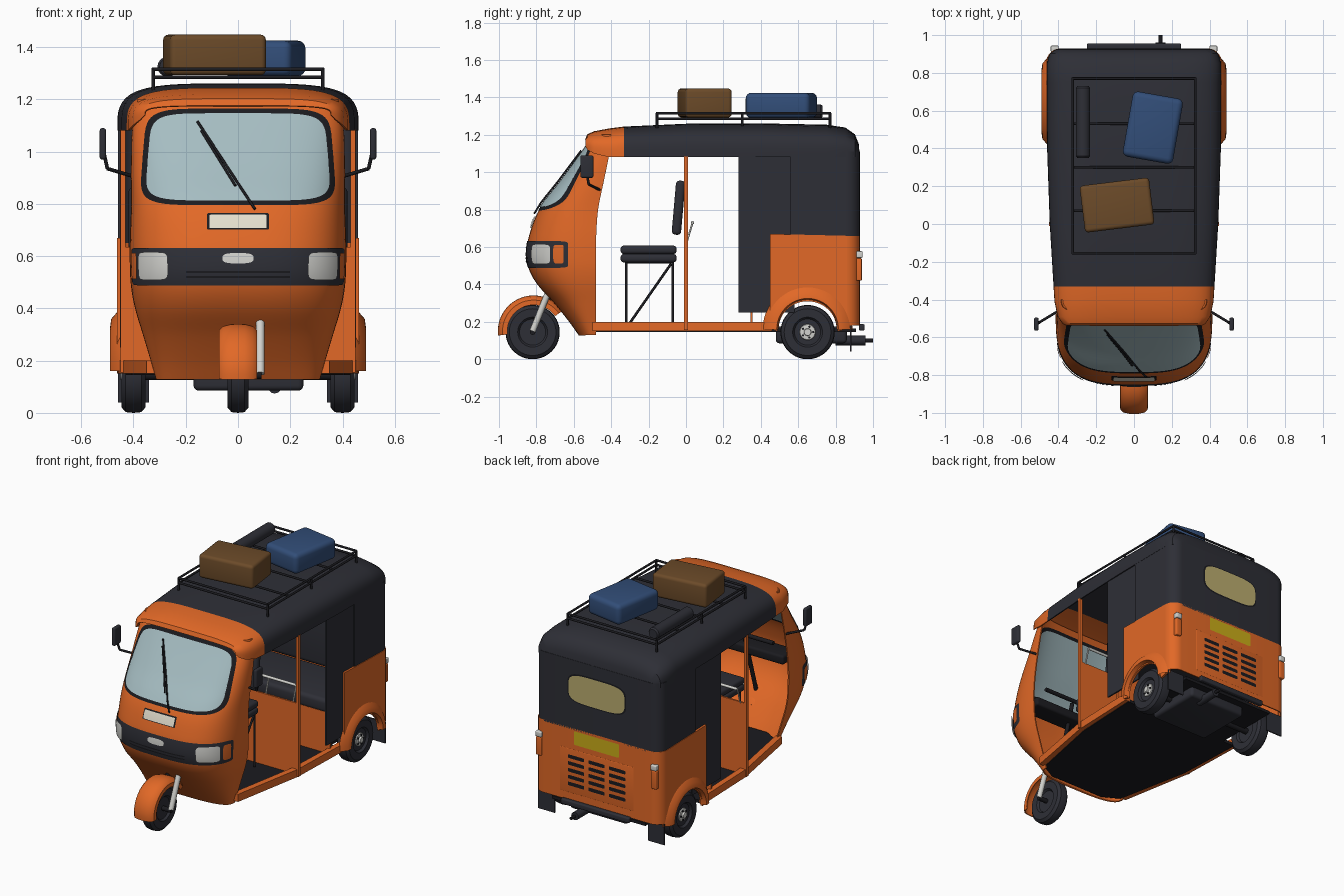
import bpy, bmesh
from math import sin, cos, pi, radians
from mathutils import Vector, Matrix

if "Cube" in bpy.data.objects:
    bpy.data.objects.remove(bpy.data.objects["Cube"])


def material(name, red, green, blue):
    mat = bpy.data.materials.new(name)
    mat.use_nodes = True
    mat.diffuse_color = (red, green, blue, 1)
    shader = next(n for n in mat.node_tree.nodes if n.type == 'BSDF_PRINCIPLED')
    shader.inputs["Base Color"].default_value = (red, green, blue, 1)
    return mat


orange = material("orange paint", .76, .14, .02)
canvas = material("dark canvas", .027, .028, .037)
black = material("black trim", .011, .011, .014)
glass = material("pale glass", .38, .51, .54)
silver = material("silver", .65, .65, .62)
cream = material("cream", .78, .74, .62)
brown = material("brown leather", .15, .07, .022)
blue = material("blue fabric", .032, .076, .19)
yellow = material("yellow plate", .6, .42, .01)
tan = material("tan window", .5, .42, .16)


# ---- helpers -------------------------------------------------------------
def make(name, bm, *mats, thick=0):
    bmesh.ops.remove_doubles(bm, verts=bm.verts, dist=.00001)
    bmesh.ops.recalc_face_normals(bm, faces=bm.faces)
    mesh = bpy.data.meshes.new(name)
    bm.to_mesh(mesh)
    bm.free()
    ob = bpy.data.objects.new(name, mesh)
    bpy.context.collection.objects.link(ob)
    for mat in mats:
        mesh.materials.append(mat)
    bpy.ops.object.select_all(action='DESELECT')
    ob.select_set(True)
    bpy.context.view_layer.objects.active = ob
    if thick:
        solid = ob.modifiers.new("Thickness", 'SOLIDIFY')
        solid.thickness, solid.offset = thick, 0
        bpy.ops.object.modifier_apply(modifier=solid.name)
    bpy.ops.object.shade_smooth_by_angle(angle=radians(35))
    return ob


def loft(name, rows, *mats, thick=0):
    bm = bmesh.new()
    grid = [[bm.verts.new(p) for p in row] for row in rows]
    for r, s in zip(grid, grid[1:]):
        for i in range(len(r) - 1):
            bm.faces.new((r[i], r[i + 1], s[i + 1], s[i]))
    return make(name, bm, *mats, thick=thick)


def box(name, mat, centre, size, bevel=0, turn=0, tilt=0):
    bm = bmesh.new()
    place = Matrix.Translation(centre) @ Matrix.Rotation(radians(turn), 4, 'Z') \
        @ Matrix.Rotation(radians(tilt), 4, 'X') @ Matrix.Diagonal((*size, 1))
    bmesh.ops.create_cube(bm, size=1, matrix=place)
    if bevel:
        bmesh.ops.bevel(bm, geom=bm.edges[:], offset=bevel, segments=4,
                        profile=.5, affect='EDGES')
    return make(name, bm, mat)


def tubes(name, mat, radius, *paths):
    bm = bmesh.new()
    for path in paths:
        for p, q in zip(map(Vector, path), map(Vector, path[1:])):
            way = q - p
            place = Matrix.Translation((p + q) / 2) @ way.to_track_quat('Z', 'Y').to_matrix().to_4x4()
            bmesh.ops.create_cone(bm, cap_ends=True, segments=12, radius1=radius,
                                  radius2=radius, depth=way.length, matrix=place)
    return make(name, bm, mat)


def extrude(name, mat, outline, axis, start, end):
    put = (lambda p, d: (d, *p)) if axis == 'x' else (lambda p, d: (*p, d))
    bm = bmesh.new()
    face = bm.faces.new([bm.verts.new(put(p, start)) for p in outline])
    moved = bmesh.ops.extrude_face_region(bm, geom=[face])["geom"]
    bmesh.ops.translate(bm, vec=put((0, 0), end - start),
                        verts=[v for v in moved if isinstance(v, bmesh.types.BMVert)])
    return make(name, bm, mat)


def arc(cy, cz, radius, start, end, steps=24):
    angles = [radians(start + (end - start) * i / steps) for i in range(steps + 1)]
    return [(cy + radius * cos(t), cz + radius * sin(t)) for t in angles]


def lathe(name, mat, profile, x, y, z):
    rows = [[(x + dx, y + r * cos(t), z + r * sin(t)) for r, dx in profile]
            for t in [2 * pi * i / 40 for i in range(41)]]
    return loft(name, rows, mat)


# ---- front shell: height, nose y, half width, rear edge y ----------------
SHELL = [(.13, -.57, .31, -.48), (.2, -.62, .33, -.48), (.3, -.7, .36, -.48),
         (.4, -.79, .39, -.48), (.48, -.835, .405, -.48), (.56, -.85, .41, -.48),
         (.66, -.835, .41, -.48), (.8, -.78, .405, -.47), (.95, -.665, .405, -.44),
         (1.1, -.555, .4, -.41), (1.2, -.485, .38, -.4)]


def shell_size(z):
    i = max(k for k in range(len(SHELL) - 1) if SHELL[k][0] <= z or k == 0)
    before, p, q, after = (SHELL[min(max(i + k, 0), len(SHELL) - 1)] for k in (-1, 0, 1, 2))
    gap = q[0] - p[0]
    t = (z - p[0]) / gap
    result = []
    for k in (1, 2, 3):
        m = (q[k] - before[k]) / (q[0] - before[0]) * gap
        n = (after[k] - p[k]) / (after[0] - p[0]) * gap
        result.append(p[k] + t * m + t * t * (3 * (q[k] - p[k]) - 2 * m - n)
                      + t ** 3 * (m + n - 2 * (q[k] - p[k])))
    return result


def by_angle(a, z, off=0):
    nose, width, rear = shell_size(z)
    k = (abs(sin(a)) ** 3 + abs(cos(a)) ** 3) ** (-1 / 3)
    return (k * sin(a) * (width + off), rear - k * cos(a) * (rear - nose + off), z)


def by_x(x, z, off=0):
    nose, width, rear = shell_size(z)
    return (x, rear - (1 - abs(x / width) ** 3) ** (1 / 3) * (rear - nose) - off, z)


def on_back(x, z, off=0):
    return (x, .925 + off, z)


def plate(name, mat, place, across, half, height, tall, off, power=6, taper=0):
    rows = []
    for i in range(49):
        u = sin(pi * (i / 48 - .5))
        h = max(0, 1 - abs(u) ** power) ** (1 / power)
        rows.append([place(across + u * half * (1 - taper * h * v / 6), height + tall * h * v / 6, off)
                     for v in range(-6, 7)])
    return loft(name, rows, mat)


loft("front_shell", [[by_angle(pi * (i / 48 - .5), .13 + 1.07 * j / 60) for i in range(49)]
                     for j in range(61)], orange, thick=.008)
for side, gap in (("outer", 1), ("inner", -1)):
    plate("windscreen_seal_" + side, black, by_x, 0, .365, .98, .185, .008 * gap, taper=.04)
    plate("windscreen_" + side, glass, by_x, 0, .345, .98, .167, .012 * gap, taper=.04)
plate("lamp_band", canvas, by_angle, 0, 1.18, .56, .072, .007, 16)
plate("badge", silver, by_x, 0, .06, .592, .02, .012, 3)
plate("plate_frame", black, by_x, 0, .118, .733, .032, .009, 24)
plate("front_plate", cream, by_x, 0, .11, .733, .026, .014, 24)
for z in (.52, .54):
    plate("grille_slot", black, by_x, 0, .2, z, .004, .01, 20)
for s, side in ((1, "left"), (-1, "right")):
    plate(side + "_headlight", silver, by_angle, .78 * s, .17, .562, .053, .014)
    plate(side + "_indicator", orange, by_angle, 1.06 * s, .07, .562, .05, .012)


def wiper(x, z, x2, z2):
    return [by_x(x + (x2 - x) * t / 6, z + (z2 - z) * t / 6, .02) for t in range(7)]


tubes("wiper", black, .005, wiper(-.155, 1.115, .065, .78), wiper(-.14, 1.08, -.01, .87))

# ---- canopy: y, half width, lower edge, top ------------------------------
CANOPY = [(-.535, .355, 1.14, 1.175), (-.525, .375, 1.12, 1.2), (-.49, .4, 1.1, 1.215),
          (-.41, .417, 1.08, 1.23), (-.33, .422, 1.08, 1.24), (0, .442, 1.08, 1.255),
          (.4, .456, 1.08, 1.257), (.75, .458, 1.08, 1.25), (.85, .457, 1.08, 1.235),
          (.9, .442, 1.08, 1.2), (.92, .414, 1.08, 1.15), (.925, .388, 1.08, 1.09)]


def arch(y, width, low, top):
    points = []
    for i in range(41):
        c, s = cos(pi * i / 40), sin(pi * i / 40)
        k = (c ** 4 + s ** 4) ** -.25
        points.append((k * c * width, y, low + k * s * (top - low)))
    return points


canopy = loft("canopy", [arch(*row) for row in CANOPY], canvas, orange, thick=.008)
for face in canopy.data.polygons:
    face.material_index = int(face.center.y < -.33)


# ---- rear body -----------------------------------------------------------
def wrap(name, mat, front, width, low, high):
    path = [(width, front)] + arc(width - .07, .855, .07, 0, 90, 8)
    path += [(-x, y) for x, y in reversed(path)]
    loft(name, [[(x, y, z) for x, y in path] for z in (low, high)], mat, thick=.008)


wrap("rear_canvas", canvas, .56, .456, .65, 1.11)
wrap("rear_lower_body", orange, .84, .46, .18, .66)
for s, side in ((1, "left"), (-1, "right")):
    opening = arc(.65, .15, .16, 180, 0)
    extrude(side + "_rear_panel", orange,
            [(.45, .16)] + opening + [(.86, .16), (.86, .66), (.45, .67)], 'x', .45 * s, .464 * s)
    flare = [[(.45 * s, y, z) for y, z in arc(.65, .16, .24, 180, 0)],
             [(.485 * s, y, z) for y, z in arc(.65, .16, .2, 180, 0)],
             [(.49 * s, y, z) for y, z in arc(.65, .16, .165, 180, 0)],
             [(.45 * s, y, z) for y, z in arc(.65, .16, .155, 180, 0)]]
    loft(side + "_wheel_flare", flare, orange)
    box(side + "_curtain", canvas, (.446 * s, .43, .67), (.01, .3, .84))
    box(side + "_door_post", orange, (.44 * s, 0, .62), (.02, .02, .93))
    extrude(side + "_sill", orange, [(.35 * s, -.5), (.44 * s, 0), (.455 * s, .46),
                                     (.42 * s, .46), (.4 * s, 0), (.31 * s, -.5)], 'z', .15, .2)
    box(side + "_mud_flap", canvas, (.4 * s, .88, .11), (.12, .008, .14))
    box(side + "_tail_lamp", orange, (.42 * s, .925, .48), (.04, .03, .12), .006)
    box(side + "_reverse_lamp", silver, (.42 * s, .927, .56), (.042, .034, .035), .006)
    # mirrors
    tubes(side + "_mirror_arm", black, .007,
          [(.4 * s, -.46, .905), (.5 * s, -.52, .935), (.512 * s, -.53, .99)])
    box(side + "_mirror", canvas, (.517 * s, -.53, 1.03), (.025, .07, .12), .01)
    # rear wheels
    lathe(side + "_rear_tyre", canvas, [(0, -.03), (.07, -.03), (.08, -.045), (.125, -.045),
          (.142, -.03), (.145, 0), (.142, .03), (.125, .045), (.08, .045), (.07, .03), (0, .03)],
          .4 * s, .65, .145)
    lathe(side + "_rear_hub", silver, [(.045, .025 * s), (.04, .036 * s), (.02, .038 * s),
          (.018, .05 * s), (0, .05 * s)], .4 * s, .65, .145)
    tubes(side + "_wheel_nuts", black, .006,
          *[[(.43 * s, y, z), (.442 * s, y, z)] for y, z in arc(.65, .145, .03, 0, 288, 4)])

plate("rear_window_seal", black, on_back, 0, .215, .93, .1, .006, 4)
plate("rear_window", tan, on_back, 0, .205, .93, .092, .009, 4)
plate("rear_plate", yellow, on_back, 0, .165, .6, .045, .008, 24)
box("engine_cover", orange, (0, .924, .375), (.54, .012, .29), .004)
for column in (-1, 0, 1):
    for row in range(5):
        plate("vent_slot", black, on_back, .15 * column, .06, .29 + .045 * row, .012, .008, 8)
box("rear_bumper", canvas, (0, .94, .17), (.5, .03, .035), .008)

# ---- floor, interior and underside ---------------------------------------
half = [(.2, -.56), (.31, -.5), (.41, 0), (.43, .46), (.34, .46), (.34, .91)]
extrude("floor", black, half + [(-x, y) for x, y in reversed(half)], 'z', .145, .165)
box("partition", orange, (0, 0, .4), (.86, .012, .47))
tubes("hand_rail", silver, .009, [(-.4, .035, .73), (.4, .035, .73)])
tubes("rail_brackets", silver, .005, *[[(.2 * i, .005, .63), (.2 * i, .035, .73)] for i in range(-2, 3)])
for z in (.54, .585):
    box("driver_cushion", canvas, (0, -.2, z), (.38, .3, .045), .018)
box("driver_backrest", canvas, (0, -.04, .81), (.36, .05, .29), .02, tilt=-5)
tubes("seat_frame", black, .007, *[path for x in (-.17, .17) for path in (
    [(x, -.32, .17), (x, -.32, .52), (x, -.07, .52), (x, -.07, .17)], [(x, -.31, .18), (x, -.08, .51)])])
box("bench_front", orange, (0, .35, .3), (.86, .012, .27))
box("bench_cushion", canvas, (0, .54, .47), (.86, .4, .09), .025)
box("bench_backrest", canvas, (0, .8, .68), (.84, .1, .38), .03)
box("dashboard", black, (0, -.64, .66), (.62, .14, .06), .015)
tubes("steering", black, .013, [(0, -.74, .3), (0, -.6, .76)], [(-.24, -.57, .76), (.24, -.57, .76)])
box("engine", canvas, (.04, .67, .13), (.42, .38, .09), .02)
tubes("axle", black, .02, [(-.38, .65, .145), (.38, .65, .145)])
tubes("muffler", canvas, .026, [(.14, .8, .1), (.14, .96, .1)])
tubes("exhaust_pipe", black, .01, [(.14, .94, .1), (.14, 1, .1)])

# ---- front wheel ---------------------------------------------------------
lathe("front_tyre", canvas, [(0, -.025), (.07, -.025), (.08, -.038), (.125, -.04), (.142, -.025),
      (.145, 0), (.142, .025), (.125, .04), (.08, .038), (.07, .025), (0, .025)], 0, -.82, .145)
section = [(-.07, .14), (-.07, .165), (-.055, .18), (-.025, .187), (0, .188)]
section += [(-x, r) for x, r in reversed(section[:-1])]
columns = [[(x, y, z) for y, z in arc(-.815, .15, r, 187, 35)] for x, r in section]
loft("front_mudguard", columns, orange, thick=.006)
tubes("front_fork", silver, .017, [(.085, -.82, .15), (.085, -.74, .35)])
tubes("front_axle", black, .015, [(-.04, -.82, .145), (.09, -.82, .145)])

# ---- roof rack and luggage -----------------------------------------------
bars = [[(-.325, y, 1.285), (.325, y, 1.285)] for y in (.07, .3, .53)]
for z in (1.285, 1.315):
    bars.append([(-.325, -.155, z), (.325, -.155, z), (.325, .77, z), (-.325, .77, z), (-.325, -.155, z)])
bars += [[(x, y, 1.22), (x, y, 1.315)] for x in (-.325, .325) for y in (-.155, .3, .77)]
tubes("roof_rack", black, .007, *bars)
box("brown_suitcase", brown, (-.09, .1, 1.37), (.37, .25, .155), .02, turn=7)
box("blue_bag", blue, (.1, .51, 1.357), (.27, .35, .135), .03, turn=-10)
lathe_rows = [[(x, y, z) for x, z in arc(-.27, 1.325, r, 0, 360)]
              for y, r in ((.35, 0), (.35, .03), (.36, .038), (.72, .038), (.73, .03), (.73, 0))]
loft("bedroll", lathe_rows, canvas)
